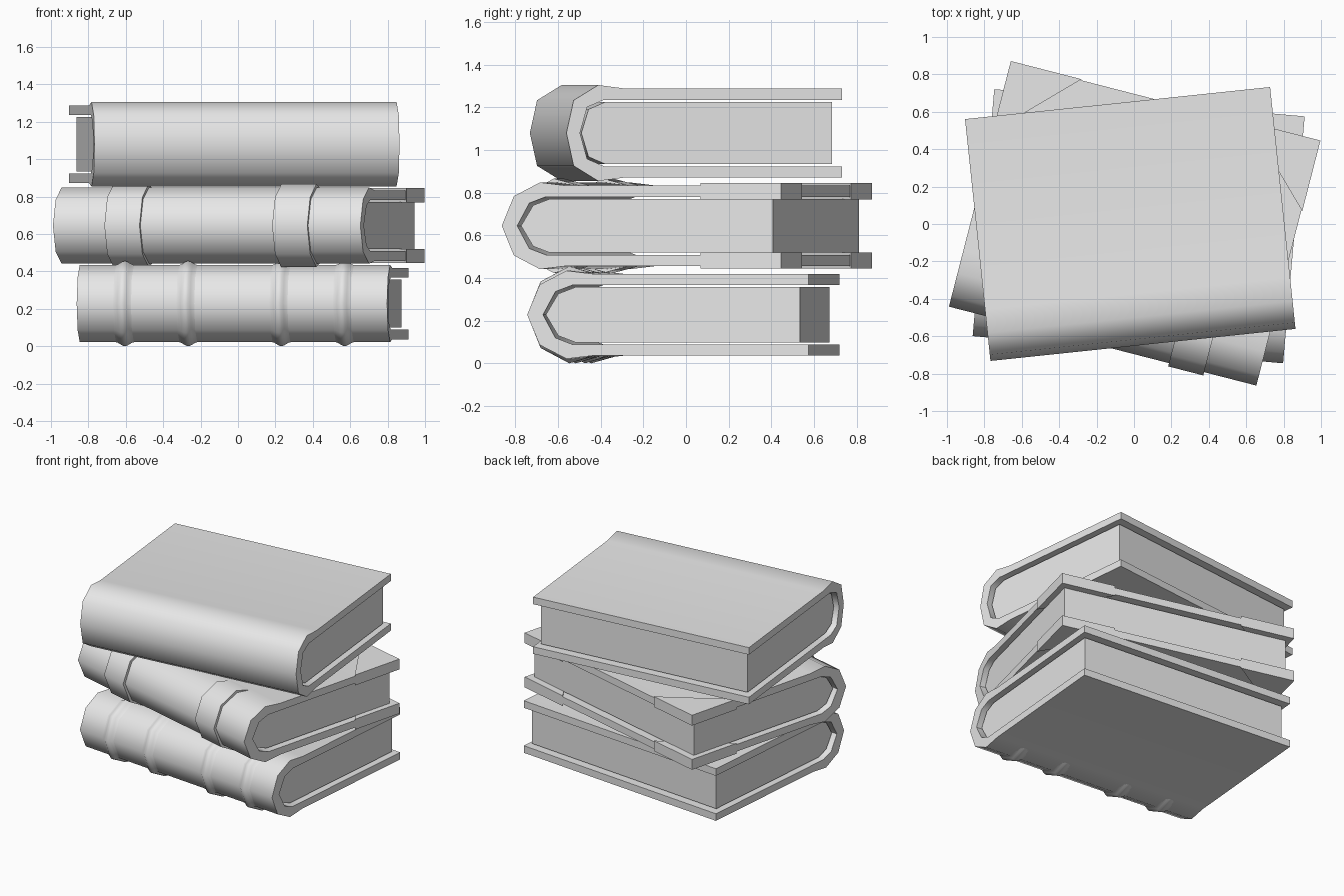
import bpy, math
from mathutils import Matrix

if "Cube" in bpy.data.objects:
    bpy.data.objects.remove(bpy.data.objects["Cube"], do_unlink=True)

GREY = (0.8, 0.8, 0.8, 1.0)
mat = bpy.data.materials.new("plain grey")
mat.use_nodes = True
mat.diffuse_color = GREY
mat.node_tree.nodes["Principled BSDF"].inputs["Base Color"].default_value = GREY


def make(name, verts, faces, place, smooth=True):
    mesh = bpy.data.meshes.new(name)
    mesh.from_pydata(verts, [], faces)
    mesh.materials.append(mat)
    obj = bpy.data.objects.new(name, mesh)
    obj.matrix_world = place
    bpy.context.collection.objects.link(obj)
    bpy.ops.object.select_all(action="DESELECT")
    obj.select_set(True)
    bpy.context.view_layer.objects.active = obj
    bpy.ops.object.mode_set(mode="EDIT")
    bpy.ops.mesh.select_all(action="SELECT")
    bpy.ops.mesh.normals_make_consistent(inside=False)
    bpy.ops.object.mode_set(mode="OBJECT")
    if smooth:
        bpy.ops.object.shade_smooth_by_angle(angle=math.radians(52))
    return obj


def mirrored(half):
    """Complete a (y, z) half outline whose last point lies on z = 0."""
    return half + [(y, -z) for y, z in reversed(half[:-1])]


def sweep_shell(name, stations, place):
    """Join open wall sections, each (x, outer line, inner line), along x."""
    n = len(stations[0][1])
    verts = []
    for x, outer, inner in stations:
        verts += [(x, y, z) for y, z in outer + inner[::-1]]
    m = 2 * n
    faces = []
    for s in range(len(stations) - 1):
        for i in range(m):
            j = (i + 1) % m
            faces.append((s * m + i, s * m + j, s * m + m + j, s * m + m + i))
    for base in (0, m * (len(stations) - 1)):
        for i in range(n - 1):
            faces.append((base + i, base + i + 1, base + m - 2 - i, base + m - 1 - i))
    return make(name, verts, faces, place)


def prism(name, bottom, top, place, smooth=True):
    n = len(bottom)
    sides = [(i, (i + 1) % n, n + (i + 1) % n, n + i) for i in range(n)]
    caps = [tuple(range(n)), tuple(range(n, 2 * n))]
    return make(name, bottom + top, sides + caps, place, smooth)


class Book:
    def __init__(self, name, center, angle, length, depth, half, shift):
        self.name, self.length, self.depth, self.half = name, length, depth, half
        self.place = Matrix.Translation(center) @ Matrix.Rotation(math.radians(angle), 4, "Z")
        f, self.wall = -depth / 2, 0.052
        k, q = half / 0.207, half - self.wall
        self.outer = [(f + 0.28 + shift, half), (f + 0.15 + shift, 0.224 * k),
                      (f + 0.034 + shift * 0.7, 0.153 * k), (f, 0)]
        self.inner = [(f + 0.28 + shift, q), (f + 0.178 + shift, q),
                      (f + 0.098 + shift, q * 0.78), (f + 0.064 + shift * 0.3, 0)]
        back = depth / 2
        # Cover: one bent board with a rounded spine
        sweep_shell(name + "_cover", [(x, mirrored([(back, half)] + self.outer),
                                       mirrored([(back, q)] + self.inner))
                                      for x in (-length / 2, length / 2)], self.place)
        # Page block: set in from the cover on the open sides
        gap = 0.01
        page = mirrored([(back - 0.045, q - gap)] +
                        [(y + gap, z - gap * (z > 0)) for y, z in self.inner])
        e = length / 2 - 0.035
        prism(name + "_pages", [(-e, y, z) for y, z in page],
              [(e, y, z) for y, z in page], self.place)

    def raised(self, lift):
        """Spine outline pushed outwards, fading to nothing at the boards."""
        (y0, z0), (y1, z1), (y2, z2), (y3, z3) = self.outer
        return mirrored([(y0, z0 - 0.002), (y1 - lift * 0.4, z1 + lift),
                         (y2 - lift * 0.8, z2 + lift * 0.7), (y3 - lift, z3)])

    def spine_band(self, name, stations):
        base = self.raised(-0.01)
        sweep_shell(self.name + name, [(x, self.raised(r), base) for x, r in stations], self.place)


# Bottom book with four rounded ridges over the spine
lower = Book("bottom_book", (0.025, -0.012, 0.228), -5, 1.666, 1.325, 0.191, 0.035)
for i, cx in enumerate((-0.59, -0.25, 0.25, 0.59)):
    lower.spine_band(f"_ridge_{i + 1}",
                     [(cx + t * 0.013, 0.022 * (0.5 + 0.5 * math.cos(t * math.pi / 4)) - 0.001)
                      for t in range(-4, 5)])

# Middle book with two flat spine bands and corner guards
middle = Book("middle_book", (0, 0, 0.645), -14.4, 1.697, 1.348, 0.188, 0.035)
for side, label in ((-1, "right"), (1, "left")):
    middle.spine_band(f"_band_{label}", [(side * 0.366, 0.018), (side * 0.56, 0.018)])
    cx, cy, leg = side * (middle.length / 2 + 0.006), middle.depth / 2 + 0.006, 0.39
    tri = [(cx, cy), (cx - side * leg, cy), (cx, cy - leg)]
    for up, level in ((-1, "lower"), (1, "upper")):
        z0, z1 = up * (middle.half - middle.wall - 0.012), up * (middle.half + 0.012)
        prism(f"corner_guard_{level}_{label}", [(x, y, z0) for x, y in tri],
              [(x, y, z1) for x, y in tri], middle.place, False)

# Top book, plain
Book("top_book", (-0.02, 0, 1.08), 6, 1.64, 1.30, 0.208, 0)
